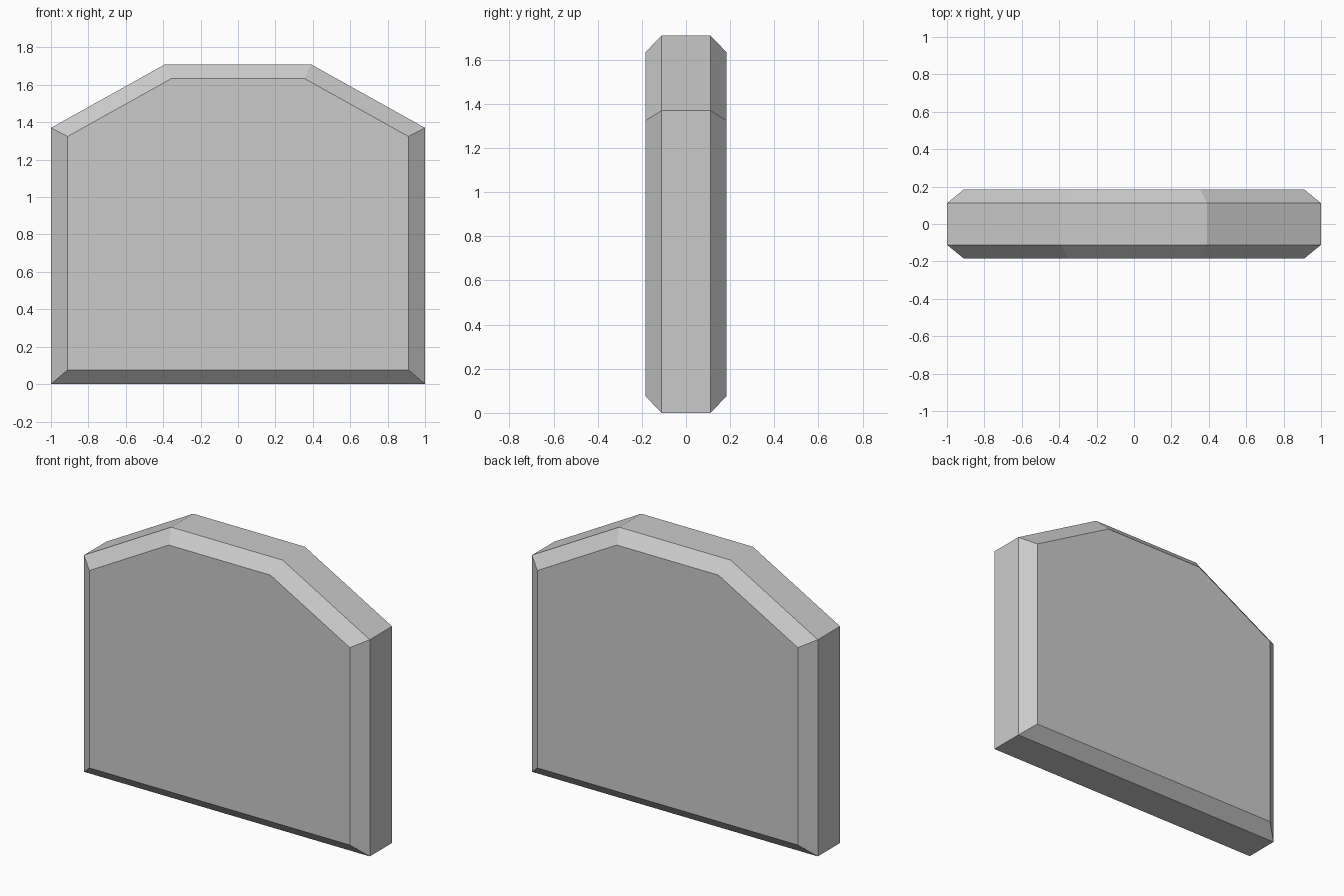
import bpy, bmesh

if "Cube" in bpy.data.objects:
    bpy.data.objects.remove(bpy.data.objects["Cube"])

# Half of the slab outline (x, z), mirrored to the other side
half = [(1.0, 0.0), (1.0, 1.37), (0.39, 1.71)]
outline = half + [(-x, z) for x, z in reversed(half)]
MID_Z = 1.71 / 2
FACE_SCALE = 0.911

# Cross-sections from front to back: (y, outline scale)
sections = [(-0.184, FACE_SCALE), (-0.111, 1.0), (0.111, 1.0), (0.184, FACE_SCALE)]

bm = bmesh.new()
rings = [[bm.verts.new((x * s, y, MID_Z + (z - MID_Z) * s)) for x, z in outline]
         for y, s in sections]

# Chamfers and rim
n = len(outline)
for a, b in zip(rings, rings[1:]):
    for i in range(n):
        j = (i + 1) % n
        bm.faces.new((a[i], a[j], b[j], b[i]))

# Front and back faces
bm.faces.new(rings[0])
bm.faces.new(rings[-1])
bmesh.ops.recalc_face_normals(bm, faces=bm.faces)

mesh = bpy.data.meshes.new("chamfered_slab")
bm.to_mesh(mesh)
bm.free()
slab = bpy.data.objects.new("chamfered_slab", mesh)
bpy.context.collection.objects.link(slab)
